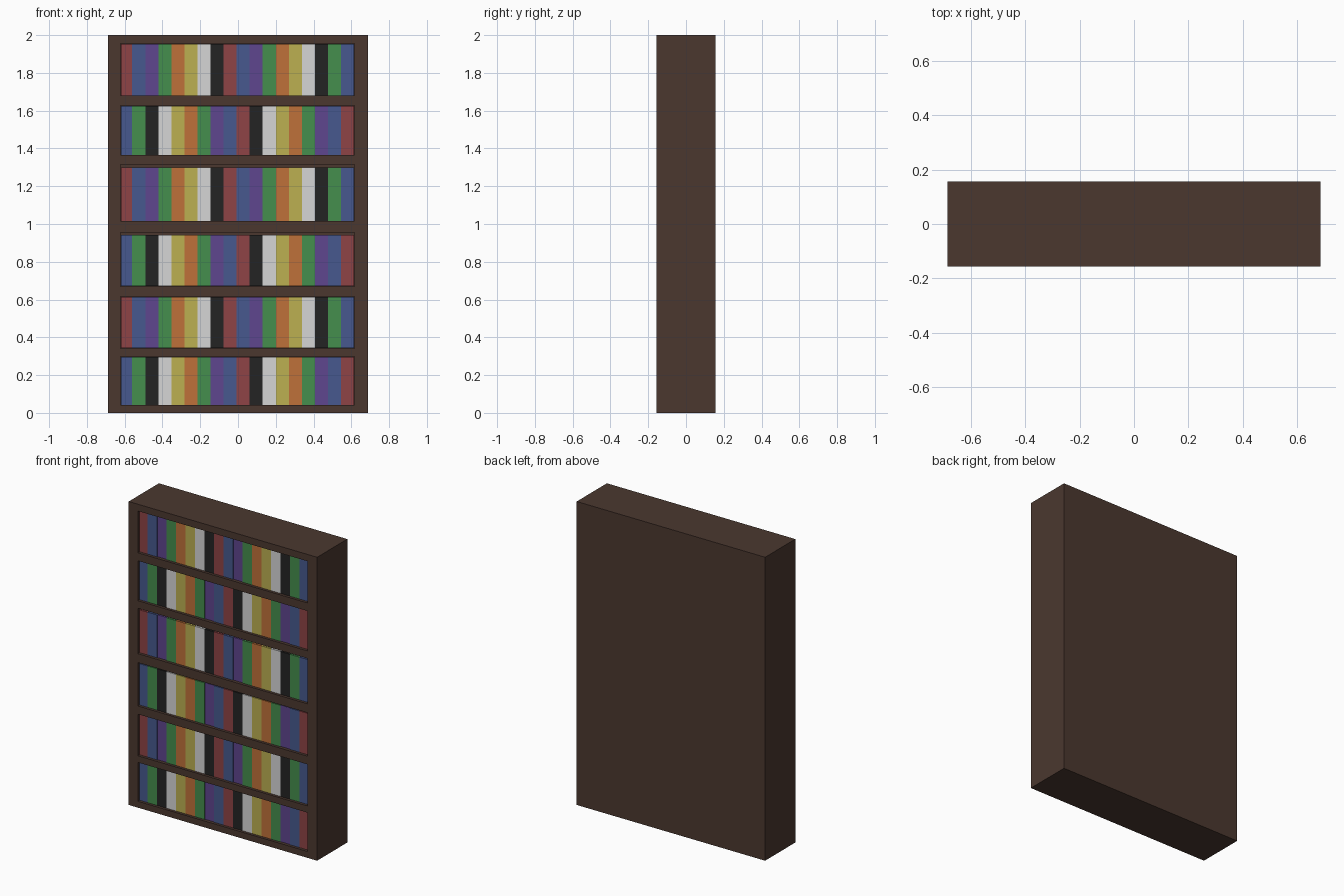
import bpy, bmesh
from mathutils import Vector

if "Cube" in bpy.data.objects:
    bpy.data.objects.remove(bpy.data.objects["Cube"])

W, D, H = 0.687, 0.157, 2.0          # half width, half depth, height
LEFT, RIGHT = -0.621, 0.616          # inner side walls
BACK, BOOK_FRONT = 0.04, -0.141      # cavity back, book spines


def srgb(r, g, b):
    k = 1.07
    return [min(1, ((c * k / 255 + 0.055) / 1.055) ** 2.4) for c in (r, g, b)] + [1]


def material(name, rgb):
    m = bpy.data.materials.new(name)
    m.diffuse_color = srgb(*rgb)
    m.use_nodes = True
    m.node_tree.nodes["Principled BSDF"].inputs["Base Color"].default_value = m.diffuse_color
    return m


wood = material("dark_wood", (70, 52, 44))
covers = {
    "R": material("red_cover", (133, 63, 65)),
    "B": material("blue_cover", (66, 83, 133)),
    "P": material("purple_cover", (88, 65, 133)),
    "G": material("green_cover", (64, 133, 72)),
    "O": material("orange_cover", (178, 106, 54)),
    "Y": material("yellow_cover", (176, 164, 76)),
    "W": material("white_cover", (200, 200, 200)),
    "K": material("black_cover", (33, 33, 33)),
}


def add_box(bm, lo, hi, mat=0):
    lo, hi = Vector(lo), Vector(hi)
    verts = bmesh.ops.create_cube(bm, size=1)["verts"]
    for v in verts:
        v.co = Vector([(lo[i] + hi[i]) / 2 + v.co[i] * (hi[i] - lo[i]) for i in range(3)])
    for f in {f for v in verts for f in v.link_faces}:
        f.material_index = mat


def finish(bm, name, mats):
    me = bpy.data.meshes.new(name)
    bm.to_mesh(me)
    bm.free()
    for m in mats:
        me.materials.append(m)
    ob = bpy.data.objects.new(name, me)
    bpy.context.collection.objects.link(ob)
    return ob


# Shelf openings, top to bottom: floor, ceiling, top of books
rows = [
    (1.680, 1.955, 1.953),
    (1.364, 1.627, 1.625),
    (1.015, 1.314, 1.298),
    (0.670, 0.956, 0.943),
    (0.342, 0.616, 0.614),
    (0.042, 0.298, 0.296),
]

# Case: solid block with the six shelf openings cut out
bm = bmesh.new()
add_box(bm, (-W, -D, 0), (W, D, H))
case = finish(bm, "bookcase", [wood])

bm = bmesh.new()
for floor, ceiling, _ in rows:
    add_box(bm, (LEFT, -D - 0.1, floor), (RIGHT, BACK, ceiling))
cutter = finish(bm, "shelf_cutter", [wood])
cutter.hide_render = True

cut = case.modifiers.new("shelf_openings", "BOOLEAN")
cut.operation = "DIFFERENCE"
cut.solver = "EXACT"
cut.object = cutter
bpy.context.view_layer.objects.active = case
case.select_set(True)
bpy.ops.object.modifier_apply(modifier=cut.name)
bpy.data.objects.remove(cutter)

# Books: the colour order reverses on every other shelf
order = "RBPGOYWKRBPGOYWKGB"
edges = [LEFT + 0.001] + [-0.56 + 0.0691 * i for i in range(17)] + [RIGHT - 0.001]
keys = list(covers)
for n, (floor, _, top) in enumerate(rows):
    bm = bmesh.new()
    for i, c in enumerate(order if n % 2 == 0 else order[::-1]):
        inset = 0.004 if c == "P" else 0
        add_box(bm, (edges[i], BOOK_FRONT + inset, floor + 0.001),
                (edges[i + 1], BACK - 0.01, top), keys.index(c))
    finish(bm, f"book_row_{n + 1}", covers.values())
